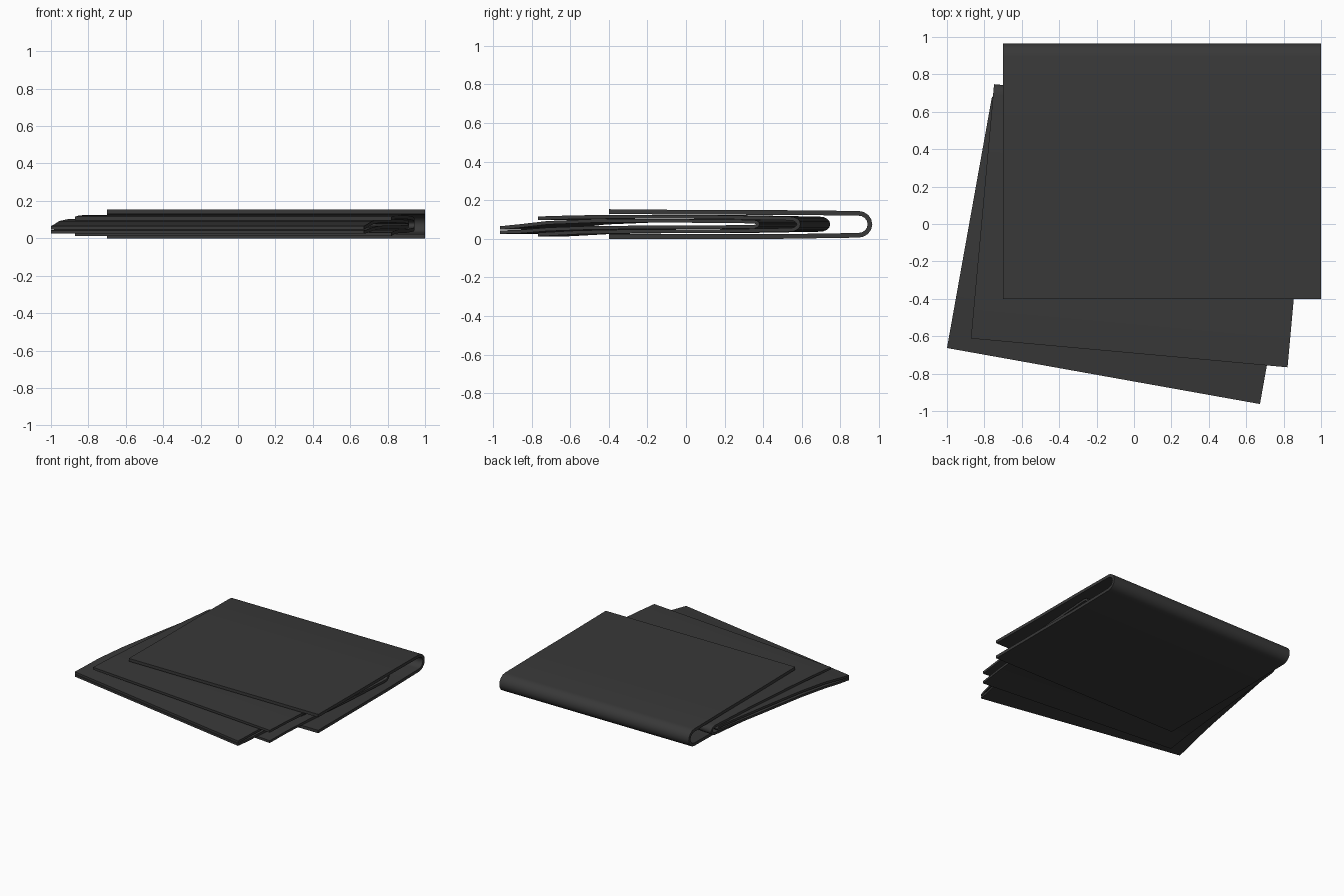
import bpy, bmesh, math
from mathutils import Vector

if "Cube" in bpy.data.objects:
    bpy.data.objects.remove(bpy.data.objects["Cube"])

WIDTH, LENGTH = 1.70, 1.365

mat = bpy.data.materials.new("dark_grey")
mat.diffuse_color = (0.04, 0.04, 0.04, 1)
mat.use_nodes = True
mat.node_tree.nodes["Principled BSDF"].inputs["Base Color"].default_value = mat.diffuse_color


def folded_sheet(name, corner, angle, lower, upper, reach, thick):
    """Sheet folded in two: leaf heights are (distance from front edge, centre z)."""
    # centre line: lower leaf, rounded fold, upper leaf
    zb, zt = lower[-1][1], upper[-1][1]
    mid, half = (zb + zt) / 2, (zt - zb) / 2
    start = LENGTH - thick / 2 - reach
    path = [p for p in lower[:-1]]
    for i in range(9):
        a = -math.pi / 2 + math.pi * i / 8
        path.append((start + reach * math.cos(a), mid + half * math.sin(a)))
    path += upper[-2::-1]
    pts = [Vector(p) for p in path]

    # give the line its thickness
    outer, inner = [], []
    for i, p in enumerate(pts):
        t = (pts[min(i + 1, len(pts) - 1)] - pts[max(i - 1, 0)]).normalized()
        n = Vector((t.y, -t.x)) * thick / 2
        if i in (0, len(pts) - 1):
            n = Vector((0, -thick / 2 if i == 0 else thick / 2))
        outer.append(p + n)
        inner.append(p - n)

    # sweep across the width
    bm = bmesh.new()
    rows = []
    for x in (0, WIDTH):
        rows.append([[bm.verts.new((x, q.x, q.y)) for q in side]
                     for side in (outer, inner)])
    (o0, i0), (o1, i1) = rows
    for k in range(len(pts) - 1):
        bm.faces.new((o0[k], o1[k], o1[k + 1], o0[k + 1]))
        bm.faces.new((i0[k], i0[k + 1], i1[k + 1], i1[k]))
        bm.faces.new((o0[k], o0[k + 1], i0[k + 1], i0[k]))
        bm.faces.new((o1[k], i1[k], i1[k + 1], o1[k + 1]))
    for k in (0, -1):
        bm.faces.new((o0[k], i0[k], i1[k], o1[k]))
    bmesh.ops.recalc_face_normals(bm, faces=bm.faces)
    me = bpy.data.meshes.new(name)
    bm.to_mesh(me)
    bm.free()
    me.materials.append(mat)
    ob = bpy.data.objects.new(name, me)
    bpy.context.collection.objects.link(ob)
    ob.location = (corner[0], corner[1], 0)
    ob.rotation_euler.z = math.radians(angle)
    bpy.ops.object.select_all(action='DESELECT')
    ob.select_set(True)
    bpy.context.view_layer.objects.active = ob
    bpy.ops.object.shade_smooth_by_angle(angle=math.radians(35))


# outer sheet, lying square
folded_sheet("outer_sheet", (-0.70, -0.40), 0,
             [(0, .012), (.45, .012), (.9, .012), (1.29, .018)],
             [(0, .141), (.45, .137), (.9, .136), (1.29, .132)], 0.06, 0.024)

# middle sheet, slightly turned, sagging at the front
folded_sheet("middle_sheet", (-0.872, -0.612), -5.2,
             [(0, .022), (.2, .033), (.45, .038), (.9, .039), (1.3, .046)],
             [(0, .106), (.2, .112), (.45, .114), (.9, .113), (1.3, .105)], 0.045, 0.019)

# inner sheet, turned further, drooping most
folded_sheet("inner_sheet", (-1.0, -0.663), -10.15,
             [(0, .034), (.1, .037), (.25, .049), (.5, .058), (.9, .059), (1.32, .062)],
             [(0, .056), (.1, .066), (.25, .083), (.5, .093), (.9, .093), (1.32, .089)], 0.03, 0.018)
